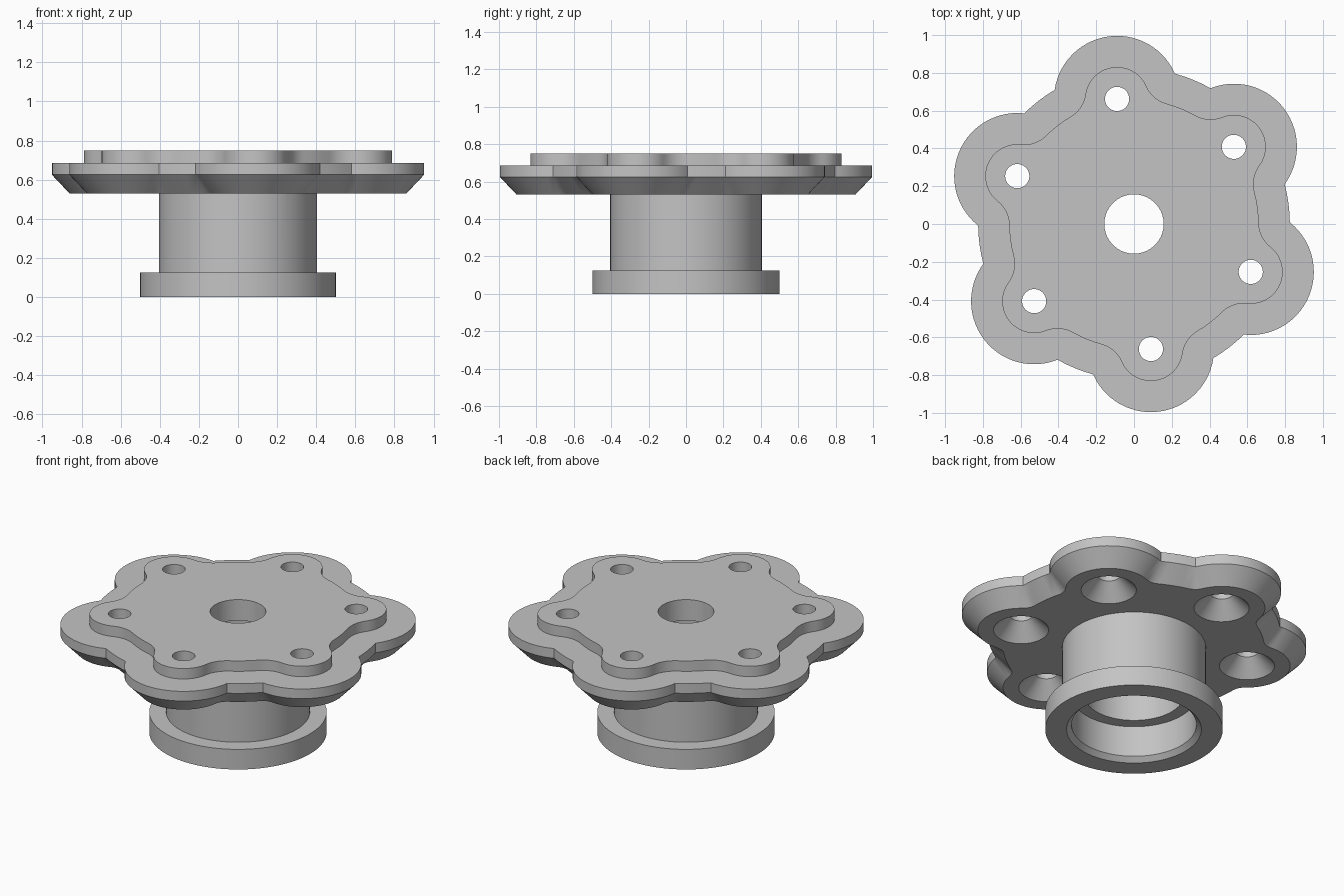
import bpy, bmesh
from math import sin, cos, atan2, acos, radians, pi
from mathutils import Vector

cube = bpy.data.objects.get("Cube")
if cube:
    bpy.data.objects.remove(cube)

# One plain grey metal
grey = bpy.data.materials.new("grey_metal")
grey.use_nodes = True
color = (0.55, 0.55, 0.55, 1)
grey.diffuse_color = color
grey.node_tree.nodes["Principled BSDF"].inputs["Base Color"].default_value = color

# Plate proportions: six lobes around a round core
BOLT_R, LOBE_R, CORE_R, TURN = 0.668, 0.334, 0.825, radians(37.7)
BETA = acos((BOLT_R**2 + CORE_R**2 - LOBE_R**2) / (2 * BOLT_R * CORE_R))
PHI = atan2(CORE_R * sin(BETA), CORE_R * cos(BETA) - BOLT_R)


def ray(a, r=1.0):
    return Vector((r * cos(a), r * sin(a), 0))


def arc(center, r, a, b, n):
    return [center + ray(a + (b - a) * i / n, r) for i in range(n + 1)]


def outline(inset):
    """Lobed outline moved inwards, with rounded valleys."""
    pts = []
    for k in range(6):
        a = TURN + k * pi / 3
        lo, hi = a + BETA, a + pi / 3 - BETA
        pts += arc(ray(a, BOLT_R), LOBE_R - inset, a - PHI, a + PHI, 28)
        pts += arc(ray(lo, CORE_R), -inset, a + PHI, lo, 8)
        pts += arc(Vector(), CORE_R - inset, lo, hi, 4)
        pts += arc(ray(hi, CORE_R), -inset, hi, a + pi / 3 - PHI, 8)
    return pts


def loft(name, rings):
    """Closed solid through rings of equal point count."""
    bm = bmesh.new()
    rows = [[bm.verts.new((p.x, p.y, z)) for p in pts] for z, pts in rings]
    n = len(rows[0])
    for low, up in zip(rows, rows[1:]):
        for i in range(n):
            j = (i + 1) % n
            bm.faces.new((low[i], low[j], up[j], up[i]))
    bm.faces.new(rows[0][::-1])
    bm.faces.new(rows[-1])
    bmesh.ops.remove_doubles(bm, verts=bm.verts, dist=1e-5)
    bmesh.ops.recalc_face_normals(bm, faces=bm.faces)
    mesh = bpy.data.meshes.new(name)
    bm.to_mesh(mesh)
    bm.free()
    mesh.materials.append(grey)
    ob = bpy.data.objects.new(name, mesh)
    bpy.context.collection.objects.link(ob)
    return ob


def turned(name, profile, center=Vector(), sides=96):
    """Solid of revolution from (radius, height) pairs."""
    return loft(name, [(z, arc(center, r, 0, 2 * pi * (sides - 1) / sides, sides - 1))
                       for r, z in profile])


def combine(body, tool, operation):
    mod = body.modifiers.new(operation.lower(), 'BOOLEAN')
    mod.operation, mod.solver, mod.object = operation, 'EXACT', tool
    tool.hide_render = True
    bpy.context.view_layer.objects.active = body
    bpy.ops.object.modifier_apply(modifier=mod.name)
    bpy.data.objects.remove(tool)


# Stepped lobed plate with a chamfered underside
body = loft("lobed_hub_flange", [(z, outline(d)) for z, d in (
    (0.53, 0.09), (0.625, 0), (0.685, 0), (0.685, 0.165), (0.75, 0.165))])

# Neck and foot ring
hub = turned("neck_and_foot", [(0.5, 0), (0.5, 0.125), (0.405, 0.125), (0.405, 0.6)])
combine(body, hub, 'UNION')

# Stepped centre bore, wide at the foot and narrow at the top
bore = turned("bore_cutter", [(0.40, -0.02), (0.352, 0.028), (0.352, 0.22),
                              (0.28, 0.22), (0.28, 0.62), (0.157, 0.62), (0.157, 0.8)])
combine(body, bore, 'DIFFERENCE')

# Six bolt holes, countersunk from below
for k in range(6):
    hole = turned("bolt_hole_cutter", [(0.175, 0.51), (0.064, 0.625), (0.064, 0.8)],
                  ray(TURN + k * pi / 3, BOLT_R), 40)
    combine(body, hole, 'DIFFERENCE')

# Smooth curved walls, keep crisp edges
bpy.ops.object.select_all(action='DESELECT')
body.select_set(True)
bpy.context.view_layer.objects.active = body
bpy.ops.object.shade_smooth_by_angle(angle=radians(30))
